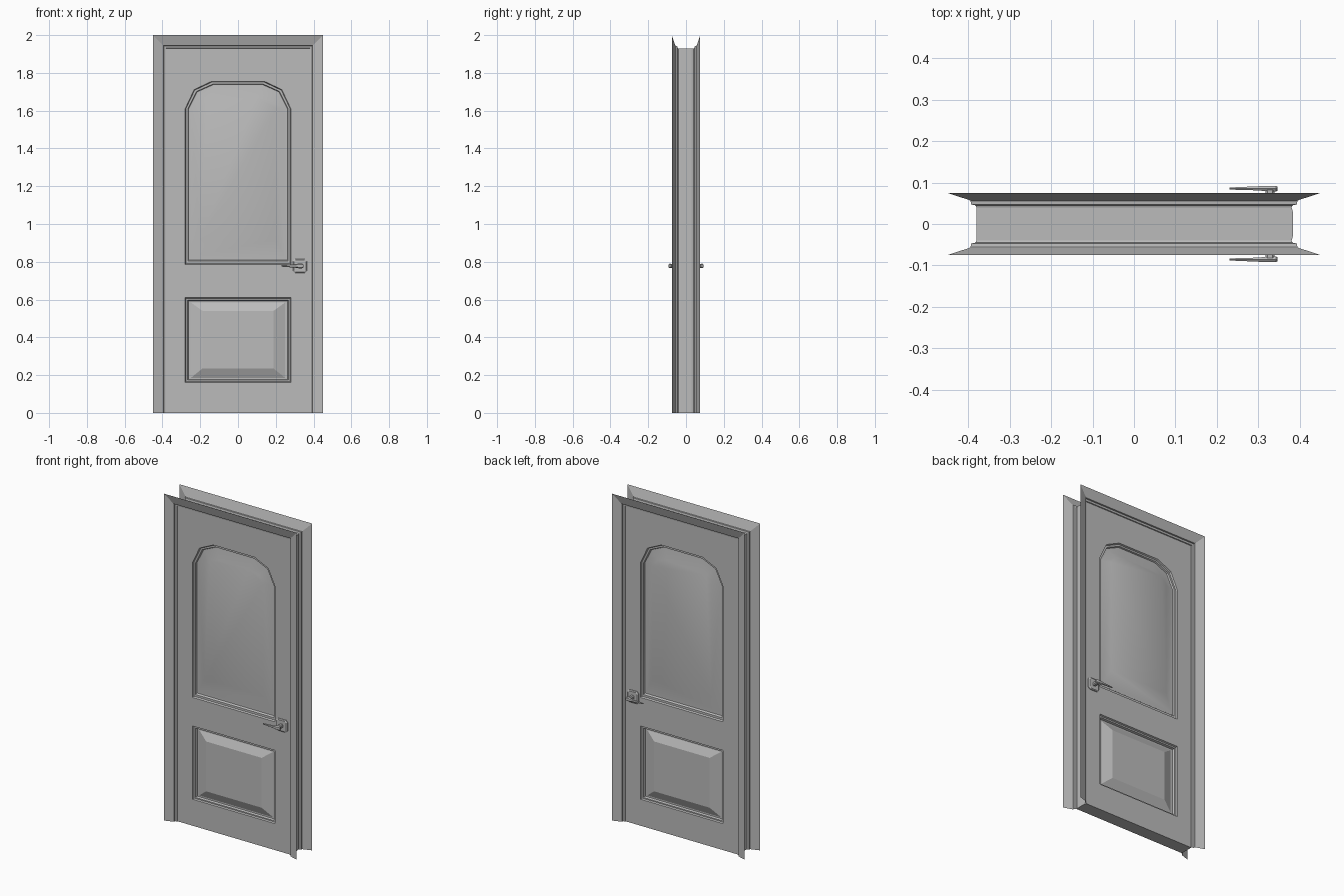
import bpy, bmesh, math
from mathutils import Vector

cube = bpy.data.objects.get("Cube")
if cube:
    bpy.data.objects.remove(cube, do_unlink=True)

GREY = (0.5, 0.5, 0.5, 1)
mat = bpy.data.materials.new("plain grey")
mat.use_nodes = True
mat.diffuse_color = GREY
mat.node_tree.nodes["Principled BSDF"].inputs["Base Color"].default_value = GREY

W, H, T = 0.38, 1.93, 0.04   # leaf half width, height, half thickness
SPRING = 1.61                # height where the arch begins


def finish(name, bm, smooth=None):
    mesh = bpy.data.meshes.new(name)
    bm.to_mesh(mesh)
    bm.free()
    mesh.materials.append(mat)
    obj = bpy.data.objects.new(name, mesh)
    bpy.context.collection.objects.link(obj)
    if smooth:
        bpy.ops.object.select_all(action="DESELECT")
        obj.select_set(True)
        bpy.context.view_layer.objects.active = obj
        bpy.ops.object.shade_smooth_by_angle(angle=math.radians(smooth))
    return obj


def loft(bm, loops, closed=True, cap_start=False, cap_end=False):
    """Skin a row of equal-length point loops with quads."""
    rows = [[bm.verts.new(p) for p in loop] for loop in loops]
    n = len(rows[0])
    for a, b in zip(rows, rows[1:]):
        for i in range(n if closed else n - 1):
            j = (i + 1) % n
            bm.faces.new((a[i], a[j], b[j], b[i]))
    if cap_start:
        bm.faces.new(rows[0])
    if cap_end:
        bm.faces.new(rows[-1])
    bmesh.ops.recalc_face_normals(bm, faces=bm.faces)


def face_outward(bm, side):
    """Turn an open shell towards its own side of the door."""
    if sum(f.normal.y * f.calc_area() for f in bm.faces) * side < 0:
        bmesh.ops.reverse_faces(bm, faces=bm.faces)


def rect(w, low, high):
    return [(-w, low), (w, low), (w, high), (-w, high)]


def arch(w, low, high):
    right = [(w, low), (w, SPRING), (w * 0.83, high - 0.3 * (high - SPRING)), (w * 0.5, high)]
    return right + [(-x, z) for x, z in reversed(right)]


def at(points, y):
    return [(x, y, z) for x, z in points]


# Panel outlines: half width, bottom, top, and depth below the leaf face
UPPER = [(0.28, 0.785, 1.755, 0), (0.276, 0.79, 1.751, 0.009), (0.265, 0.803, 1.741, 0.009),
         (0.261, 0.81, 1.738, 0.018), (0.25, 0.825, 1.73, 0.018), (0.2, 0.92, 1.67, 0)]
LOWER = [(0.28, 0.162, 0.61, 0), (0.276, 0.166, 0.606, 0.009), (0.267, 0.173, 0.597, 0.009),
         (0.263, 0.177, 0.593, 0.022), (0.25, 0.185, 0.585, 0.022), (0.188, 0.235, 0.54, 0)]
PANELS = (("upper_panel", arch, UPPER, 30), ("lower_panel", rect, LOWER, None))

# Door leaf: rim with a slightly bowed latch edge, faces with panel openings
bm = bmesh.new()
rim = []
for y, bow in ((-T, 0), (-0.03, 0.003), (0.03, 0.003), (T, 0)):
    rim.append([(-W, y, 0), (W + bow, y, 0), (W + bow, y, H), (-W, y, H)])
loft(bm, rim)
for side in (-1, 1):
    edges = []
    outlines = [rect(W, 0, H)] + [shape(*rows[0][:3]) for _, shape, rows, _ in PANELS]
    for outline in outlines:
        vs = [bm.verts.new(p) for p in at(outline, side * T)]
        edges += [bm.edges.new((vs[i - 1], vs[i])) for i in range(len(vs))]
    fill = bmesh.ops.triangle_fill(bm, edges=edges, use_beauty=True, normal=Vector((0, side, 0)))
    for f in fill["geom"]:
        if isinstance(f, bmesh.types.BMFace):
            f.normal_update()
            if f.normal.y * side < 0:
                f.normal_flip()
bmesh.ops.remove_doubles(bm, verts=bm.verts, dist=0.0001)
finish("door_leaf", bm)

# Casing profile: offset beyond the leaf edge, distance from the middle
CASING = [(0, 0.04), (0.002, 0.045), (0.013, 0.047), (0.014, 0.056), (0.018, 0.058), (0.07, 0.075)]
# Lever sections: x, half height, inner and outer distance from the middle
LEVER = [(0.23, 0.004, 0.083, 0.088), (0.3, 0.009, 0.081, 0.091), (0.325, 0.013, 0.078, 0.092),
         (0.342, 0.012, 0.078, 0.092), (0.346, 0.008, 0.08, 0.09)]
HX, HZ = 0.328, 0.778


def octagon(r, cut, y):
    pts = [(r, -r + cut), (r, r - cut), (r - cut, r), (-r + cut, r),
           (-r, r - cut), (-r, -r + cut), (-r + cut, -r), (r - cut, -r)]
    return [(HX + x, y, HZ + z) for x, z in pts]


for side, tag in ((-1, "front"), (1, "back")):
    # Raised and fielded panels
    for name, shape, rows, smooth in PANELS:
        bm = bmesh.new()
        loft(bm, [at(shape(w, lo, hi), side * (T - d)) for w, lo, hi, d in rows], cap_end=True)
        face_outward(bm, side)
        finish(f"{name}_{tag}", bm, smooth)

    # Mitred casing around the sides and top
    bm = bmesh.new()
    loft(bm, [[(-W - d, side * y, 0), (-W - d, side * y, H + d),
               (W + d, side * y, H + d), (W + d, side * y, 0)] for d, y in CASING], closed=False)
    face_outward(bm, side)
    finish(f"casing_{tag}", bm)

    # Handle plate and spindle
    bm = bmesh.new()
    loft(bm, [octagon(0.037, 0.01, side * T), octagon(0.037, 0.01, side * 0.045),
              octagon(0.032, 0.009, side * 0.049)], cap_start=True, cap_end=True)
    finish(f"handle_plate_{tag}", bm)
    bm = bmesh.new()
    loft(bm, [octagon(0.011, 0.005, side * y) for y in (0.047, 0.082)], cap_start=True, cap_end=True)
    finish(f"handle_spindle_{tag}", bm)

    # Tapered lever with a six-sided section
    bm = bmesh.new()
    sections = []
    for x, h, a, b in LEVER:
        m = (a + b) / 2
        ring = [(a, -h * 0.6), (m, -h), (b, -h * 0.6), (b, h * 0.6), (m, h), (a, h * 0.6)]
        sections.append([(x, side * y, HZ + z) for y, z in ring])
    loft(bm, sections, cap_start=True, cap_end=True)
    finish(f"handle_lever_{tag}", bm, 35)
